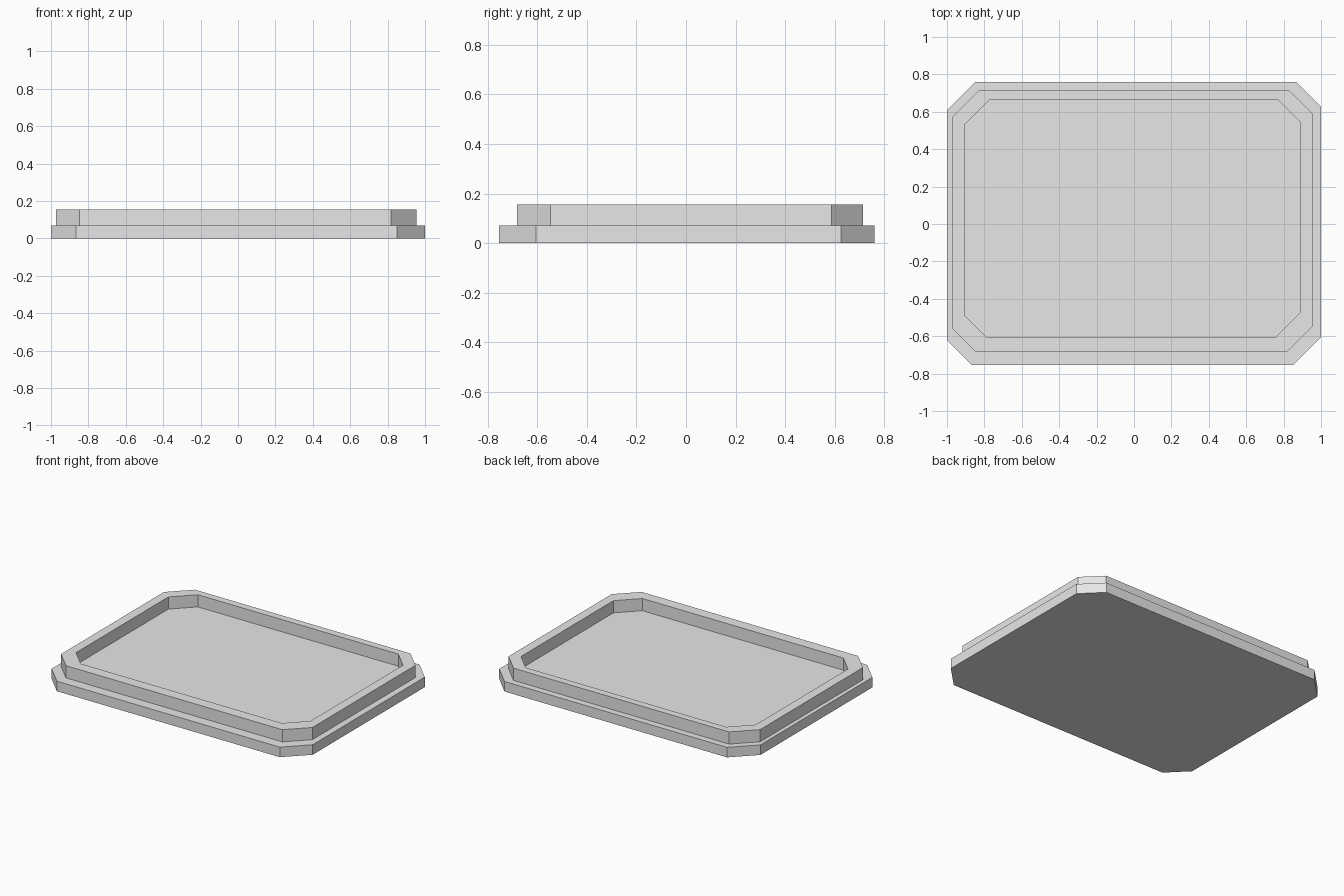
import bpy
import bmesh

if "Cube" in bpy.data.objects:
    bpy.data.objects.remove(bpy.data.objects["Cube"], do_unlink=True)

BASE_TOP, RIM_TOP = 0.07, 0.155

grey = bpy.data.materials.new("light_grey")
grey.use_nodes = True
grey.diffuse_color = (0.8, 0.8, 0.8, 1)
grey.node_tree.nodes["Principled BSDF"].inputs["Base Color"].default_value = (0.8, 0.8, 0.8, 1)


def outline(x0, x1, y0, y1, cuts):
    """Rectangle with clipped corners, counter-clockwise from front left."""
    a, b, c, d = cuts
    return [(x0 + a, y0), (x1 - b, y0), (x1, y0 + b), (x1, y1 - c),
            (x1 - c, y1), (x0 + d, y1), (x0, y1 - d), (x0, y0 + a)]


def loop(bm, points, z):
    return [bm.verts.new((x, y, z)) for x, y in points]


def bridge(bm, lower, upper):
    n = len(lower)
    for i in range(n):
        j = (i + 1) % n
        bm.faces.new((lower[i], lower[j], upper[j], upper[i]))


def finish(bm, name):
    bmesh.ops.recalc_face_normals(bm, faces=bm.faces)
    mesh = bpy.data.meshes.new(name)
    bm.to_mesh(mesh)
    bm.free()
    mesh.materials.append(grey)
    obj = bpy.data.objects.new(name, mesh)
    bpy.context.collection.objects.link(obj)


outer = outline(-1, 1, -0.755, 0.76, (0.133, 0.149, 0.134, 0.151))
rim = outline(-0.972, 0.955, -0.682, 0.714, (0.124, 0.136, 0.126, 0.141))
inner = outline(-0.907, 0.89, -0.604, 0.663, (0.118, 0.131, 0.119, 0.134))

# Tray base with the recessed floor and surrounding ledge
bm = bmesh.new()
bottom = loop(bm, outer, 0)
ledge = loop(bm, outer, BASE_TOP)
rim_foot = loop(bm, rim, BASE_TOP)
rim_outer = loop(bm, rim, RIM_TOP)
rim_inner = loop(bm, inner, RIM_TOP)
floor = loop(bm, inner, BASE_TOP)
rings = [bottom, ledge, rim_foot, rim_outer, rim_inner, floor]
for lower, upper in zip(rings, rings[1:]):
    bridge(bm, lower, upper)
bm.faces.new(bottom)
bm.faces.new(floor)
finish(bm, "tray")
